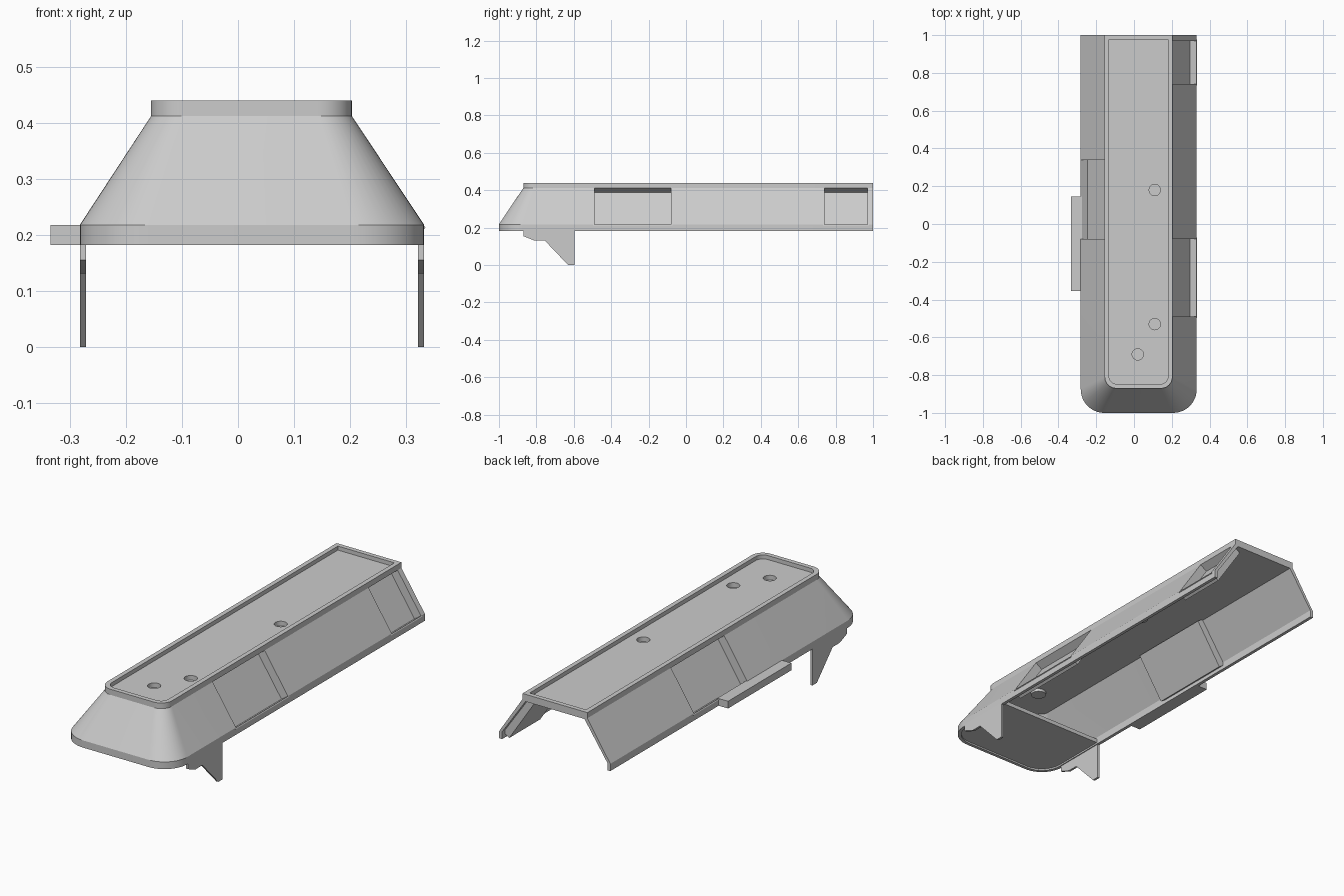
import bpy, bmesh, math
from mathutils import Vector

if "Cube" in bpy.data.objects:
    bpy.data.objects.remove(bpy.data.objects["Cube"])

grey = bpy.data.materials.new("light grey")
grey.diffuse_color = (0.6, 0.6, 0.6, 1)
grey.use_nodes = True
grey.node_tree.nodes["Principled BSDF"].inputs["Base Color"].default_value = grey.diffuse_color

X0, X1, TX0, TX1 = -0.282, 0.332, -0.155, 0.203   # skirt and crown sides
ZB, ZS, ZC, ZT = 0.182, 0.218, 0.412, 0.44        # bottom, skirt, crown, top
T = 0.016                                         # wall thickness


def make(name, bm):
    bmesh.ops.recalc_face_normals(bm, faces=bm.faces)
    me = bpy.data.meshes.new(name)
    bm.to_mesh(me)
    bm.free()
    me.materials.append(grey)
    ob = bpy.data.objects.new(name, me)
    bpy.context.collection.objects.link(ob)
    return ob


def ring(x0, x1, y0, y1, r, z, n=12):
    """Outline with two rounded front corners and a square back."""
    pts = [(x1, y1, z), (x0, y1, z)]
    for cx, start in ((x0 + r, math.pi), (x1 - r, 1.5 * math.pi)):
        for i in range(n + 1):
            a = start + i / n * math.pi / 2
            pts.append((cx + r * math.cos(a), y0 + r + r * math.sin(a), z))
    return pts


def loft(name, rings):
    bm = bmesh.new()
    rows = [[bm.verts.new(p) for p in r] for r in rings]
    n = len(rows[0])
    for a, b in zip(rows, rows[1:]):
        for i in range(n):
            j = (i + 1) % n
            bm.faces.new((a[i], a[j], b[j], b[i]))
    bm.faces.new(rows[0][::-1])
    bm.faces.new(rows[-1])
    return make(name, bm)


def prism(name, pts, shift):
    """Flat outline pushed along a vector."""
    return loft(name, [pts, [tuple(Vector(p) + Vector(shift)) for p in pts]])


def cylinder(name, x, y, r, z0, z1):
    return loft(name, [[(x + r * math.cos(i * math.pi / 16), y + r * math.sin(i * math.pi / 16), z)
                        for i in range(32)] for z in (z0, z1)])


def boolean(ob, tool, op='DIFFERENCE'):
    m = ob.modifiers.new("bool", 'BOOLEAN')
    m.operation, m.object, m.solver = op, tool, 'EXACT'
    bpy.context.view_layer.update()
    dg = bpy.context.evaluated_depsgraph_get()
    me = bpy.data.meshes.new_from_object(ob.evaluated_get(dg))
    ob.modifiers.clear()
    ob.data = me
    bpy.data.objects.remove(tool)


# Hollow housing, open at the back and underneath
housing = loft("housing", [
    ring(X0, X1, -1, 1, 0.125, ZB), ring(X0, X1, -1, 1, 0.125, ZS),
    ring(TX0, TX1, -0.87, 1, 0.06, ZC), ring(TX0, TX1, -0.87, 1, 0.06, ZT)])
boolean(housing, loft("hollow", [
    ring(X0 + T, X1 - T, -1 + T, 1.1, 0.11, 0.1), ring(X0 + T, X1 - T, -1 + T, 1.1, 0.11, ZS),
    ring(TX0 + T, TX1 - T, -0.87 + T, 1.1, 0.045, 0.404)]))

# Sunken roof panel with three round dimples
boolean(housing, loft("roof_recess", [
    ring(TX0 + .023, TX1 - .023, -0.847, 0.977, 0.04, z) for z in (0.42, 0.5)]))
dimples = ((0.11, 0.18), (0.11, -0.53), (0.02, -0.69))
for x, y in dimples:
    boolean(housing, cylinder("boss", x, y, 0.036, 0.39, 0.412), 'UNION')
    boolean(housing, cylinder("dimple", x, y, 0.03, 0.397, 0.5))

# Recessed pockets in the sloping sides: opening plus a thin tray
DEPTH = 0.043
for name, side, y0, y1 in (("front_right_pocket", 1, -0.49, -0.08),
                           ("rear_right_pocket", 1, 0.74, 0.97),
                           ("left_pocket", -1, -0.08, 0.34)):
    low = Vector((X1 if side > 0 else X0, 0, ZS))
    top = Vector((TX1 if side > 0 else TX0, 0, ZC))
    along = (top - low).normalized()
    inward = Vector((-side * along.z, 0, -abs(along.x)))

    def section(a, b, y, g=0.0):
        pts = (low + inward * a - along * g, low + inward * b - along * g,
               top + inward * b + along * g, top + inward * a + along * g)
        return [(p.x, y, p.z) for p in pts]

    boolean(housing, prism(name + "_opening", section(-0.02, 0.03, y0), (0, y1 - y0, 0)))
    tray = prism(name, section(0.001, DEPTH + 0.008, y0 - 0.008, 0.006), (0, y1 - y0 + 0.016, 0))
    boolean(tray, prism(name + "_hole", section(-0.02, DEPTH, y0), (0, y1 - y0, 0)))

# Floor plate closing the nose
loft("nose_floor", [ring(X0 + .01, X1 - .01, -0.99, -0.595, 0.115, z) for z in (0.19, 0.21)])

# Side ledge
prism("side_ledge", [(-0.334, -0.355, ZB), (-0.275, -0.355, ZB),
                     (-0.275, 0.145, ZB), (-0.334, 0.145, ZB)], (0, 0, ZS - ZB))

# Hooked legs under both sides
leg = [(-0.87, 0.19), (-0.87, 0.155), (-0.81, 0.131), (-0.755, 0.131),
       (-0.63, 0), (-0.595, 0), (-0.595, 0.19)]
for name, x in (("left_leg", X0), ("right_leg", X1 - 0.011)):
    prism(name, [(x, y, z) for y, z in leg], (0.011, 0, 0))

# Smooth rounded corners, keep hard edges crisp
for ob in bpy.context.scene.objects:
    bpy.ops.object.select_all(action='DESELECT')
    ob.select_set(True)
    bpy.context.view_layer.objects.active = ob
    bpy.ops.object.shade_smooth_by_angle(angle=math.radians(25))
